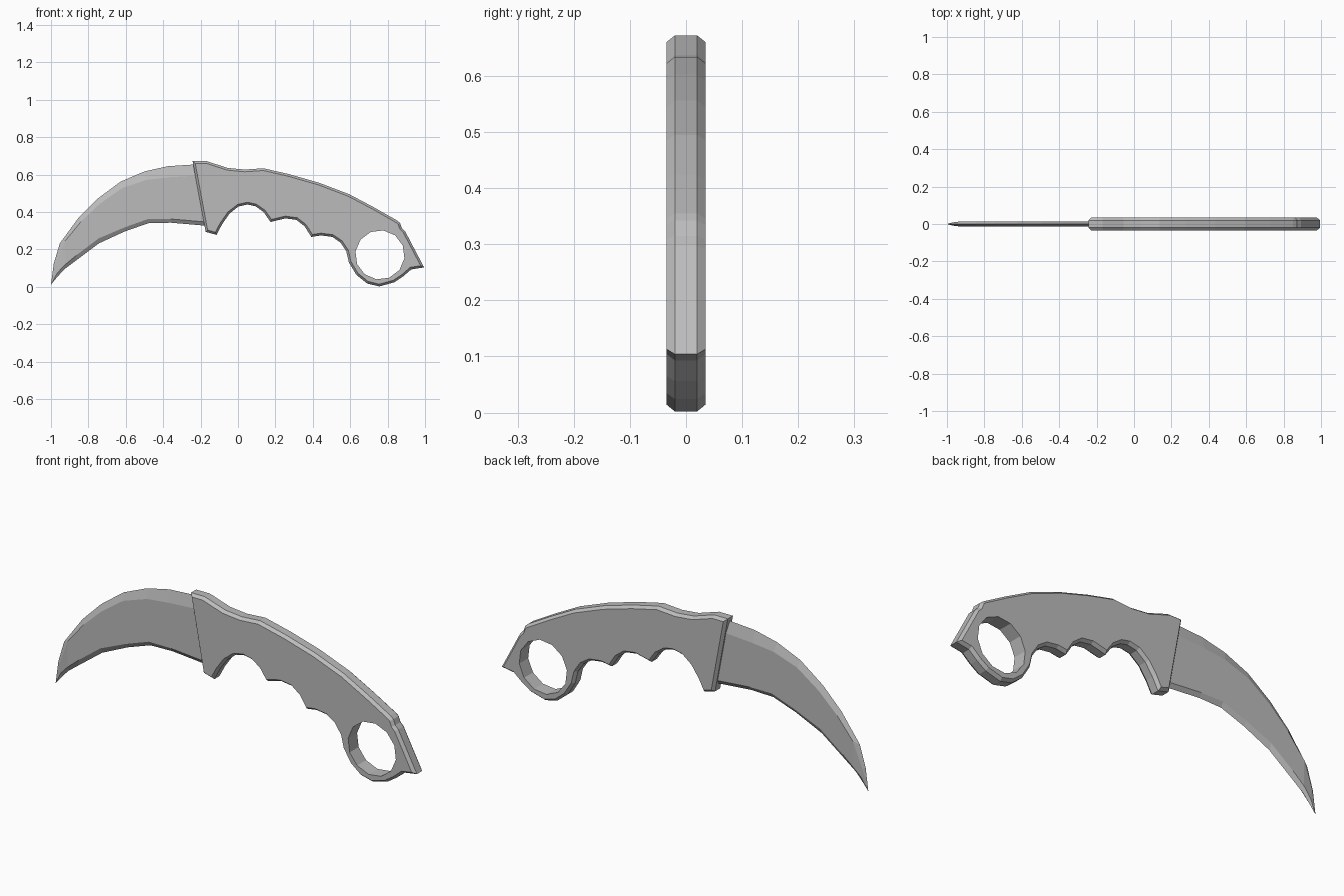
import bpy, bmesh, math
from mathutils import Vector

if "Cube" in bpy.data.objects:
    bpy.data.objects.remove(bpy.data.objects["Cube"])

grey = bpy.data.materials.new("plain grey")
grey.diffuse_color = (0.5, 0.5, 0.5, 1)
grey.use_nodes = True
grey.node_tree.nodes["Principled BSDF"].inputs["Base Color"].default_value = grey.diffuse_color


def finish(bm, name):
    bmesh.ops.recalc_face_normals(bm, faces=bm.faces[:])
    me = bpy.data.meshes.new(name)
    bm.to_mesh(me)
    bm.free()
    me.materials.append(grey)
    ob = bpy.data.objects.new(name, me)
    bpy.context.collection.objects.link(ob)
    return ob


def inset(points, d):
    """Shrink a clockwise outline by d with mitred corners."""
    out = []
    for i, p in enumerate(points):
        p = Vector(p)
        a = (p - Vector(points[i - 1])).normalized()
        b = (Vector(points[(i + 1) % len(points)]) - p).normalized()
        na, nb = Vector((a.y, -a.x)), Vector((b.y, -b.x))
        out.append(p + (na + nb) * d / max(1 + na.dot(nb), 0.5))
    return out


def ring(bm, points, y):
    return [bm.verts.new((p[0], y, p[1])) for p in points]


def bridge(bm, a, b):
    n = len(a)
    for i in range(n):
        j = (i + 1) % n
        bm.faces.new((a[i], a[j], b[j], b[i]))


# Handle: chamfered outline with finger grooves and a ring hole
outline = [
    (-0.243, 0.672), (-0.168, 0.672), (-0.056, 0.636), (0.035, 0.627), (0.136, 0.634),
    (0.275, 0.602), (0.435, 0.556), (0.595, 0.495), (0.729, 0.424), (0.85, 0.355),
    (0.866, 0.342), (0.876, 0.315), (0.893, 0.298), (0.995, 0.104),
    (0.926, 0.093), (0.883, 0.056), (0.835, 0.024), (0.755, 0.002), (0.69, 0.018),
    (0.633, 0.064), (0.593, 0.13), (0.579, 0.19), (0.547, 0.238), (0.504, 0.267),
    (0.445, 0.275), (0.392, 0.267), (0.355, 0.325), (0.312, 0.358), (0.254, 0.366),
    (0.174, 0.347), (0.136, 0.401), (0.093, 0.431), (0.051, 0.44), (0.003, 0.43),
    (-0.045, 0.392), (-0.085, 0.335), (-0.115, 0.278), (-0.173, 0.294)]
hole = [(0.759 + 0.132 * math.cos(math.radians(a)), 0.171 + 0.132 * math.sin(math.radians(a)))
        for a in range(22, 382, 30)]
bm = bmesh.new()
small = inset(outline, 0.012)
loops = [ring(bm, p, y) for p, y in
         ((small, -0.035), (outline, -0.02), (outline, 0.02), (small, 0.035))]
for a, b in zip(loops, loops[1:]):
    bridge(bm, a, b)
holes = [ring(bm, hole, y) for y in (-0.035, 0.035)]
bridge(bm, *holes)
for o, h in ((loops[0], holes[0]), (loops[3], holes[1])):
    edges = [bm.edges.get((l[i - 1], l[i])) for l in (o, h) for i in range(len(l))]
    bmesh.ops.triangle_fill(bm, edges=edges, use_beauty=True, normal=(0, o[0].co.y, 0))
finish(bm, "handle")

# Blade: sections of spine, upper ridge, lower ridge, cutting edge, then the tip
sections = [
    ((-0.22, 0.655), (-0.22, 0.595), (-0.15, 0.345), (-0.15, 0.325)),
    ((-0.376, 0.645), (-0.376, 0.585), (-0.36, 0.363), (-0.36, 0.343)),
    ((-0.5, 0.617), (-0.49, 0.572), (-0.48, 0.363), (-0.48, 0.34)),
    ((-0.627, 0.563), (-0.62, 0.528), (-0.606, 0.318), (-0.606, 0.296)),
    ((-0.75, 0.472), (-0.74, 0.443), (-0.745, 0.259), (-0.745, 0.232)),
    ((-0.852, 0.37), (-0.838, 0.35), (-0.863, 0.17), (-0.873, 0.136)),
    ((-0.953, 0.232), (-0.925, 0.245), (-0.925, 0.118), (-0.931, 0.092)),
    ((-0.985, 0.125), (-0.972, 0.12), (-0.966, 0.075), (-0.966, 0.053))]
bm = bmesh.new()
rows = []
for k, (s, u, l, e) in enumerate(sections):
    t = 0.008 if k == len(sections) - 1 else 0.014
    profile = ((s, 0), (u, -t), (l, -t), (e, 0), (l, t), (u, t))
    rows.append([bm.verts.new((p[0], y, p[1])) for p, y in profile])
bm.faces.new(rows[0])
for a, b in zip(rows, rows[1:]):
    bridge(bm, a, b)
tip = bm.verts.new((-1, 0, 0.012))
for i in range(6):
    bm.faces.new((rows[-1][i - 1], rows[-1][i], tip))
finish(bm, "blade")
